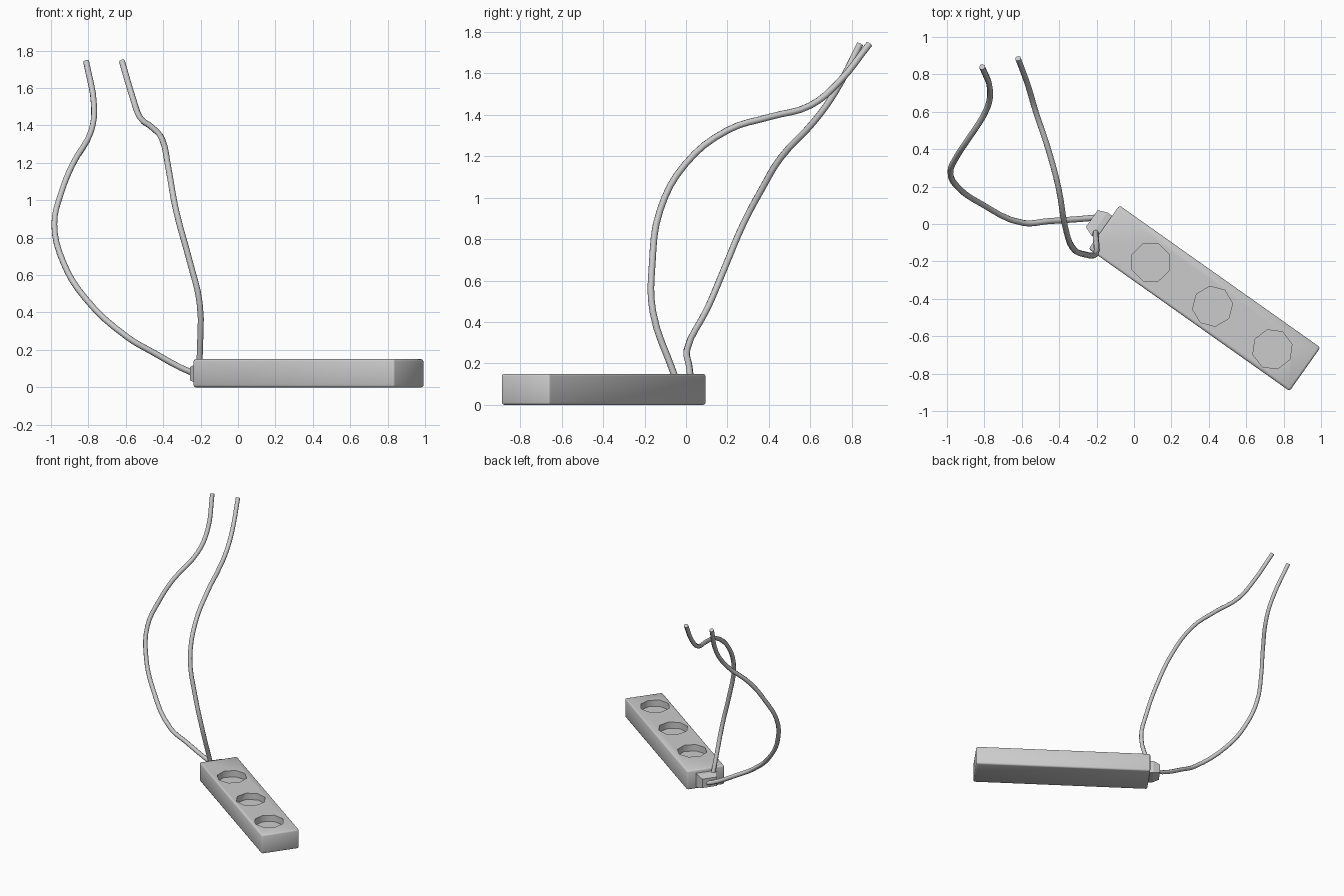
import bpy, bmesh, math
from mathutils import Matrix, Vector

if "Cube" in bpy.data.objects:
    bpy.data.objects.remove(bpy.data.objects["Cube"])

ANGLE = math.atan2(-0.76, 1.075)
FRAME = Matrix.Translation((0.377, -0.397, 0)) @ Matrix.Rotation(ANGLE, 4, 'Z')
L, W, H = 1.316, 0.285, 0.15


def finish(bm, name):
    bmesh.ops.recalc_face_normals(bm, faces=bm.faces)
    me = bpy.data.meshes.new(name)
    bm.to_mesh(me)
    bm.free()
    ob = bpy.data.objects.new(name, me)
    bpy.context.collection.objects.link(ob)
    return ob


def activate(ob):
    bpy.ops.object.select_all(action='DESELECT')
    ob.select_set(True)
    bpy.context.view_layer.objects.active = ob


# Socket block with softly chamfered edges
bm = bmesh.new()
bmesh.ops.create_cube(bm, size=1, matrix=Matrix.Translation((0, 0, H / 2)) @ Matrix.Diagonal((L, W, H, 1)))
bmesh.ops.bevel(bm, geom=bm.edges[:], offset=0.012, segments=2, profile=0.5, affect='EDGES')
bm.transform(FRAME)
block = finish(bm, "socket_block")

# Three shallow octagonal recesses
bm = bmesh.new()
for x, y, turn in ((0.09, -0.205, 22), (0.42, -0.44, 8), (0.74, -0.67, 15)):
    bmesh.ops.create_cone(bm, cap_ends=True, segments=8, radius1=0.108, radius2=0.108, depth=0.1,
                          matrix=Matrix.Translation((x, y, H)) @ Matrix.Rotation(math.radians(turn), 4, 'Z'))
cutter = finish(bm, "recess_cutter")
cutter.hide_render = True
mod = block.modifiers.new("recesses", 'BOOLEAN')
mod.object = cutter
mod.operation = 'DIFFERENCE'
mod.solver = 'EXACT'
activate(block)
bpy.ops.object.modifier_apply(modifier=mod.name)
bpy.data.objects.remove(cutter)
bpy.ops.object.shade_smooth_by_angle(angle=math.radians(50))

# Tapered cable collar on the back end
bm = bmesh.new()
rings = []
for x, w, h in ((-L / 2 + 0.02, 0.15, 0.1), (-L / 2 - 0.03, 0.15, 0.1), (-L / 2 - 0.08, 0.11, 0.07)):
    rings.append([bm.verts.new((x, sy * w / 2, 0.073 + sz * h / 2))
                  for sy, sz in ((-1, -1), (1, -1), (1, 1), (-1, 1))])
for a, b in zip(rings, rings[1:]):
    for i in range(4):
        bm.faces.new((a[i], a[(i + 1) % 4], b[(i + 1) % 4], b[i]))
bm.faces.new(rings[0])
bm.faces.new(rings[-1])
bm.transform(FRAME)
finish(bm, "cable_collar")


# Two loose wires
def wire(name, pts):
    cu = bpy.data.curves.new(name, 'CURVE')
    cu.dimensions = '3D'
    cu.bevel_depth = 0.016
    cu.bevel_resolution = 2
    cu.resolution_u = 4
    cu.use_fill_caps = True
    sp = cu.splines.new('BEZIER')
    sp.bezier_points.add(len(pts) - 1)
    for bp, p in zip(sp.bezier_points, pts):
        bp.co = p
        bp.handle_left_type = bp.handle_right_type = 'AUTO'
    ob = bpy.data.objects.new(name, cu)
    bpy.context.collection.objects.link(ob)
    activate(ob)
    bpy.ops.object.convert(target='MESH')
    bpy.ops.object.shade_smooth_by_angle(angle=math.radians(50))


wire("outer_wire", [
    (-0.2, 0.035, 0.065), (-0.25, 0.03, 0.08), (-0.46, 0.015, 0.19), (-0.59, 0.005, 0.267),
    (-0.82, 0.11, 0.48), (-0.935, 0.19, 0.67), (-0.982, 0.275, 0.87), (-0.945, 0.365, 1.04),
    (-0.885, 0.455, 1.19), (-0.785, 0.62, 1.37), (-0.77, 0.72, 1.51), (-0.812, 0.84, 1.742)])
wire("inner_wire", [
    (-0.205, -0.03, 0.07), (-0.205, -0.06, 0.155), (-0.205, -0.16, 0.45), (-0.26, -0.163, 0.68),
    (-0.33, -0.125, 0.94), (-0.37, -0.005, 1.16), (-0.405, 0.2, 1.325), (-0.46, 0.405, 1.39),
    (-0.525, 0.6, 1.445), (-0.565, 0.735, 1.555), (-0.62, 0.885, 1.742)])
